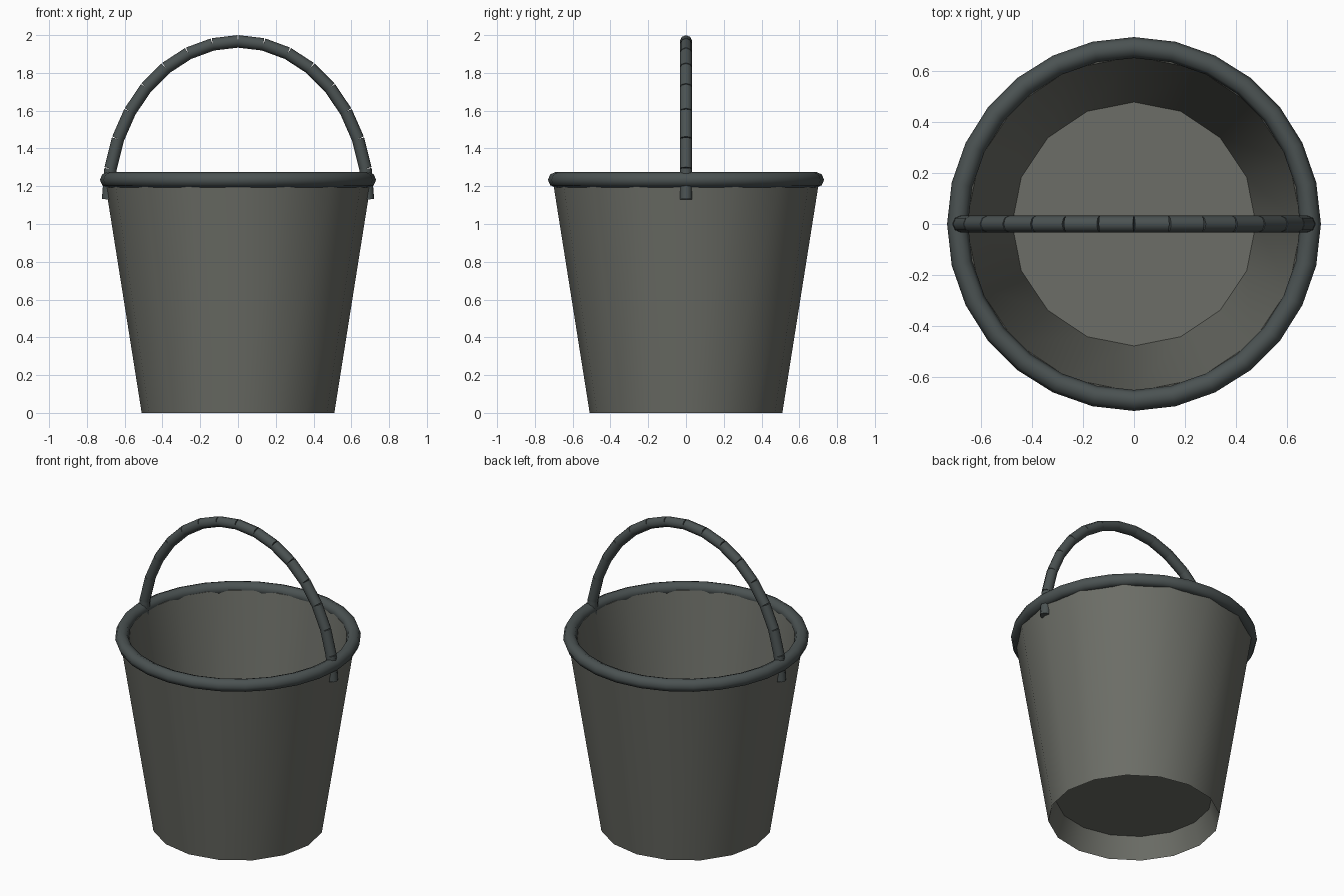
import bpy, bmesh, math
from mathutils import Vector

if "Cube" in bpy.data.objects:
    bpy.data.objects.remove(bpy.data.objects["Cube"])


def material(name, color):
    m = bpy.data.materials.new(name)
    m.diffuse_color = (*color, 1)
    m.use_nodes = True
    m.node_tree.nodes["Principled BSDF"].inputs["Base Color"].default_value = m.diffuse_color
    return m


body_mat = material("body_grey", (0.15, 0.155, 0.135))
trim_mat = material("trim_dark", (0.07, 0.085, 0.085))


def finish(obj, mat):
    obj.data.materials.append(mat)
    bpy.ops.object.select_all(action='DESELECT')
    obj.select_set(True)
    bpy.context.view_layer.objects.active = obj
    bpy.ops.object.shade_smooth_by_angle(angle=math.radians(50))


def add_object(name, bm, mat):
    bmesh.ops.remove_doubles(bm, verts=bm.verts, dist=1e-5)
    bmesh.ops.recalc_face_normals(bm, faces=bm.faces)
    me = bpy.data.meshes.new(name)
    bm.to_mesh(me)
    bm.free()
    obj = bpy.data.objects.new(name, me)
    bpy.context.collection.objects.link(obj)
    finish(obj, mat)


# Bucket body: 16-sided tapered wall with a recessed floor
profile = [(0, 0.14), (0.467, 0.14), (0.51, 0), (0.706, 1.235),
           (0.656, 1.235), (0.477, 0.16), (0, 0.16)]
bm = bmesh.new()
verts = [bm.verts.new((r, 0, z)) for r, z in profile]
edges = [bm.edges.new(pair) for pair in zip(verts, verts[1:])]
bmesh.ops.spin(bm, geom=verts + edges, cent=(0, 0, 0), axis=(0, 0, 1),
               angle=math.tau, steps=16)
add_object("bucket_body", bm, body_mat)

# Rolled rim
bpy.ops.mesh.primitive_torus_add(major_radius=0.69, minor_radius=0.041,
                                 major_segments=28, minor_segments=8,
                                 location=(0, 0, 1.234))
rim = bpy.context.object
rim.name = "rim"
finish(rim, trim_mat)

# Handle: an arch of 16 straight rod pieces whose ends poke through the wall
steps, rod = 16, 0.033
arc = [Vector((-0.688 * math.cos(math.pi * i / steps), 0,
               1.13 + 0.837 * math.sin(math.pi * i / steps)))
       for i in range(steps + 1)]
bm = bmesh.new()
for a, b in zip(arc, arc[1:]):
    d = b - a
    piece = bmesh.ops.create_cone(bm, cap_ends=True, segments=8, radius1=rod,
                                  radius2=rod, depth=d.length)["verts"]
    bmesh.ops.rotate(bm, verts=piece, cent=(0, 0, 0),
                     matrix=d.to_track_quat('Z', 'Y').to_matrix())
    bmesh.ops.translate(bm, verts=piece, vec=(a + b) / 2)
add_object("handle", bm, trim_mat)
